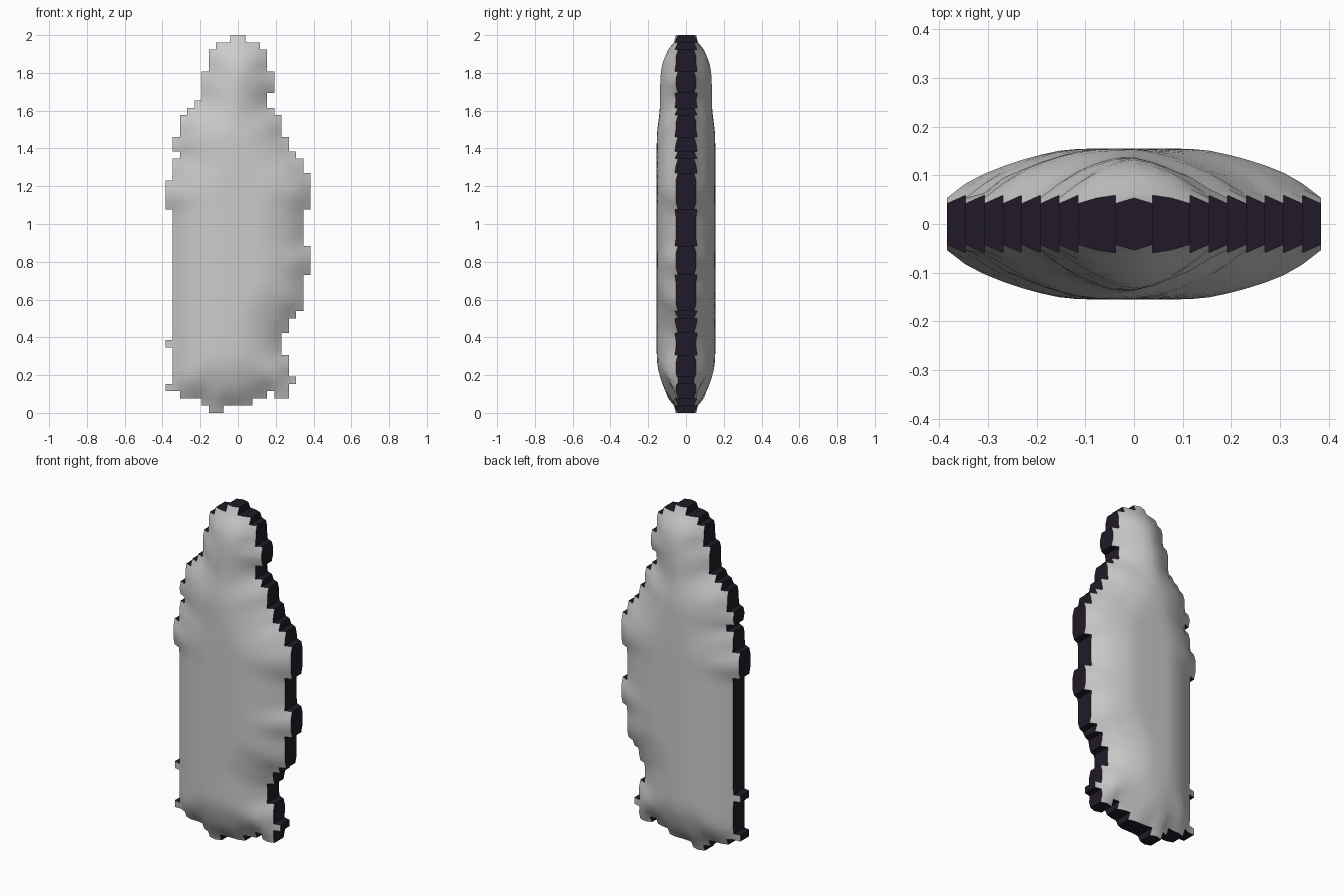
import bpy
import math

if "Cube" in bpy.data.objects:
    bpy.data.objects.remove(bpy.data.objects["Cube"])

CELL = 2 / 52
COLS, ROWS = 20, 52

# Stepped outline, top to bottom: (number of rows, first column)
LEFT = [(1, 9), (1, 7), (3, 6), (4, 5), (1, 4), (1, 3), (3, 2), (2, 1), (1, 2), (3, 1),
        (4, 0), (18, 1), (1, 0), (5, 1), (1, 0), (1, 2), (1, 5), (1, 6)]
# (number of rows, end column)
RIGHT = [(1, 11), (1, 13), (3, 14), (3, 15), (2, 14), (1, 15), (3, 16), (2, 17), (1, 18),
         (2, 19), (5, 20), (5, 19), (4, 20), (5, 19), (1, 18), (2, 17), (3, 16), (3, 17),
         (1, 18), (1, 17), (1, 17), (1, 12), (1, 8)]
# Half thickness by distance from the outline, in cells
DEPTH = [0.042, 0.088, 0.109, 0.126, 0.139, 0.150, 0.155]


def expand(runs):
    return [value for count, value in runs for _ in range(count)]


cells = set()
for row, (a, b) in enumerate(zip(expand(LEFT), expand(RIGHT))):
    cells |= {(c, row) for c in range(a, b)}
cells.discard((14, 49))          # small notch in the lower hem


def corners(c, r):
    return [(c, r + 1), (c + 1, r + 1), (c + 1, r), (c, r)]


# Outline edges are the cell edges without a neighbour
steps = [(0, 1), (1, 0), (0, -1), (-1, 0)]
outline, links = [], {}
for c, r in sorted(cells):
    k = corners(c, r)
    for i, (dc, dr) in enumerate(steps):
        p, q = k[i], k[(i + 1) % 4]
        links.setdefault(p, set()).add(q)
        links.setdefault(q, set()).add(p)
        if (c + dc, r + dr) not in cells:
            outline.append((p, q))
rim_points = {p for edge in outline for p in edge}


def inflate(p):
    d = min(math.dist(p, q) for q in rim_points)
    i = min(int(d), len(DEPTH) - 2)
    t = min(d - i, 1)
    return DEPTH[i] * (1 - t) + DEPTH[i + 1] * t


# Puffed thickness, relaxed once over neighbouring points
raw = {p: inflate(p) for p in links}
half = {p: 0.25 * raw[p] + 0.75 * sum(raw[q] for q in links[p]) / len(links[p]) for p in links}


def make_object(name, faces, smooth):
    index, verts, polys = {}, [], []
    for face in faces:
        poly = []
        for p, side in face:
            if (p, side) not in index:
                index[p, side] = len(verts)
                verts.append(((p[0] - COLS / 2) * CELL, side * half[p], (ROWS - p[1]) * CELL))
            poly.append(index[p, side])
        polys.append(poly)
    mesh = bpy.data.meshes.new(name)
    mesh.from_pydata(verts, [], polys)
    mesh.update()
    for poly in mesh.polygons:
        poly.use_smooth = smooth
    obj = bpy.data.objects.new(name, mesh)
    bpy.context.collection.objects.link(obj)
    return obj


# Puffed front and back
make_object("front_panel", [[(p, -1) for p in corners(*c)] for c in sorted(cells)], True)
make_object("back_panel", [[(p, 1) for p in reversed(corners(*c))] for c in sorted(cells)], True)

# Dark stepped band joining the two panels
band = make_object("edge_band", [[(q, -1), (p, -1), (p, 1), (q, 1)] for p, q in outline], False)
dark = bpy.data.materials.new("dark_edge")
dark.diffuse_color = (0.015, 0.010, 0.021, 1)
dark.use_nodes = True
dark.node_tree.nodes["Principled BSDF"].inputs["Base Color"].default_value = dark.diffuse_color
band.data.materials.append(dark)
